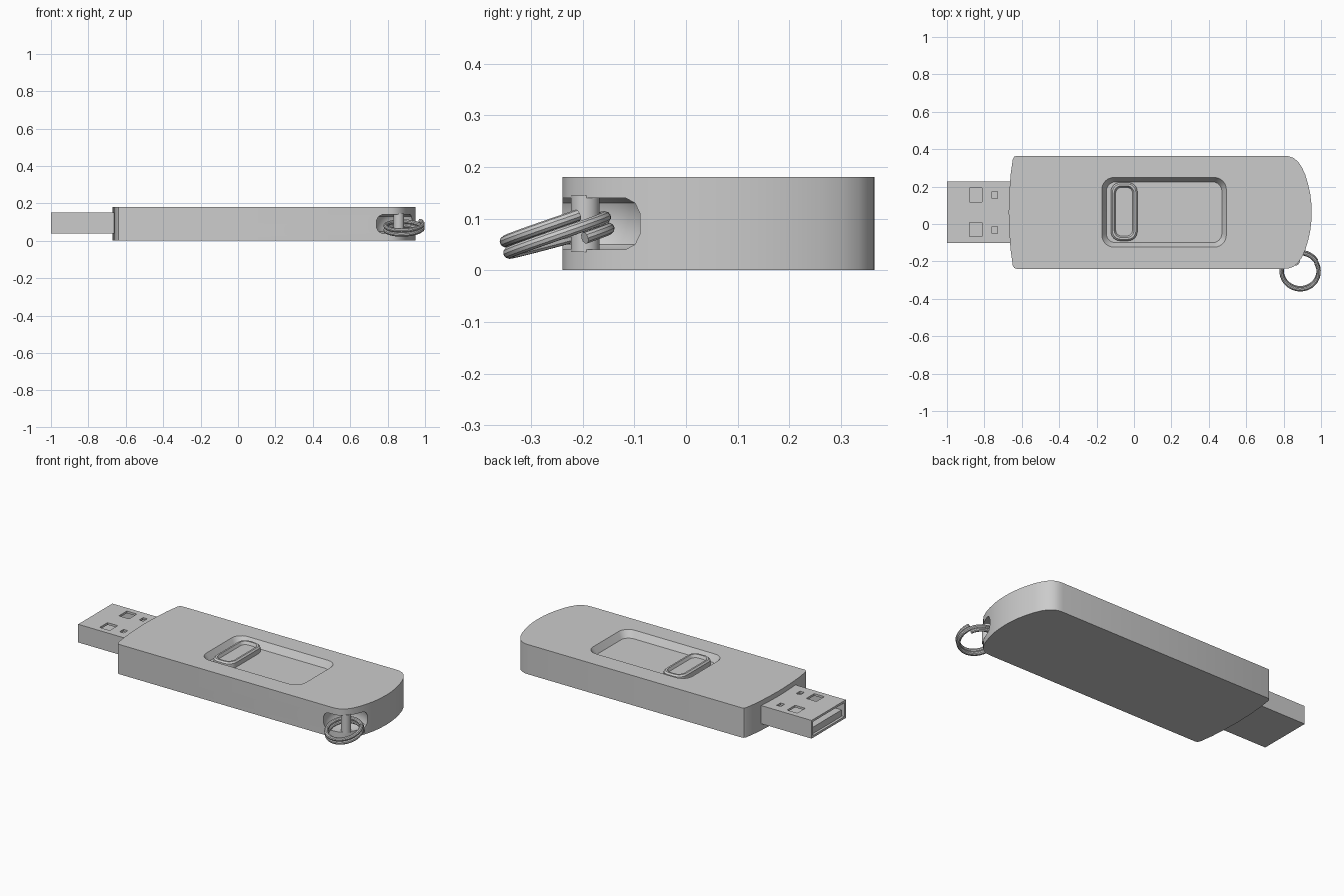
import bpy, bmesh
from math import sin, cos, pi, radians
from mathutils import Vector, Matrix

if "Cube" in bpy.data.objects:
    bpy.data.objects.remove(bpy.data.objects["Cube"])

CY = 0.0625  # centre line of the body in y


def rrect(x0, x1, y0, y1, r=0.0, n=6):
    """Counter-clockwise rounded rectangle outline."""
    if r == 0:
        return [(x0, y0), (x1, y0), (x1, y1), (x0, y1)]
    pts = []
    for cx, cy, a in ((x1 - r, y0 + r, -90), (x1 - r, y1 - r, 0),
                      (x0 + r, y1 - r, 90), (x0 + r, y0 + r, 180)):
        pts += [(cx + r * cos(radians(a + 90 * i / n)), cy + r * sin(radians(a + 90 * i / n)))
                for i in range(n + 1)]
    return pts


def circle(cx, cy, r, n=32):
    return [(cx + r * cos(2 * pi * i / n), cy + r * sin(2 * pi * i / n)) for i in range(n)]


def loft(name, rings):
    """Skin a stack of (outline, z) rings and cap both ends."""
    bm = bmesh.new()
    loops = [[bm.verts.new((x, y, z)) for x, y in pts] for pts, z in rings]
    n = len(loops[0])
    for a, b in zip(loops, loops[1:]):
        for i in range(n):
            j = (i + 1) % n
            bm.faces.new((a[i], a[j], b[j], b[i]))
    bm.faces.new(loops[0][::-1])
    bm.faces.new(loops[-1])
    bmesh.ops.recalc_face_normals(bm, faces=bm.faces)
    me = bpy.data.meshes.new(name)
    bm.to_mesh(me)
    bm.free()
    ob = bpy.data.objects.new(name, me)
    bpy.context.collection.objects.link(ob)
    return ob


def box(name, x0, x1, y0, y1, z0, z1):
    o = rrect(x0, x1, y0, y1)
    return loft(name, [(o, z0), (o, z1)])


def activate(ob):
    bpy.ops.object.select_all(action='DESELECT')
    ob.select_set(True)
    bpy.context.view_layer.objects.active = ob


def cut(ob, cutter):
    cutter.hide_render = True
    m = ob.modifiers.new("cut", 'BOOLEAN')
    m.operation, m.solver, m.object = 'DIFFERENCE', 'EXACT', cutter
    activate(ob)
    bpy.ops.object.modifier_apply(modifier=m.name)
    bpy.data.objects.remove(cutter)


def smooth(ob):
    activate(ob)
    bpy.ops.object.shade_smooth_by_angle(angle=radians(30))


# Body: half outline mirrored across the centre line
half = [(0.95, 0.0), (0.948, 0.05), (0.942, 0.1), (0.931, 0.15), (0.916, 0.2), (0.897, 0.242),
        (0.876, 0.272), (0.852, 0.291), (0.826, 0.3), (0.80, 0.302),
        (-0.628, 0.302), (-0.64, 0.298), (-0.648, 0.285), (-0.66, 0.2), (-0.667, 0.1), (-0.67, 0.0)]
outline = [(x, CY + d) for x, d in half] + [(x, CY - d) for x, d in half[-2:0:-1]]
body = loft("body", [(outline, 0.0), (outline, 0.18)])

# Sloped slider recess in the top
cut(body, loft("recess_cutter", [
    (rrect(-0.148, 0.47, -0.1, 0.225, 0.05), 0.14),
    (rrect(-0.172, 0.494, -0.124, 0.249, 0.065), 0.18),
    (rrect(-0.172, 0.494, -0.124, 0.249, 0.065), 0.20)]))

# Keyring notch at the front right corner, with its pillar
px, py = 0.86, -0.195
cut(body, loft("notch_cutter", [
    (circle(px, py, 0.10), 0.04), (circle(px, py, 0.118), 0.05), (circle(px, py, 0.127), 0.07),
    (circle(px, py, 0.127), 0.11), (circle(px, py, 0.118), 0.13), (circle(px, py, 0.10), 0.14)]))
smooth(body)
pillar = loft("keyring_pillar", [(circle(px, py, 0.028, 20), 0.035), (circle(px, py, 0.028, 20), 0.145)])
smooth(pillar)


# Slider button with a dished top
def button(d, r):
    return rrect(-0.124 + d, 0.018 - d, -0.09 + d, 0.222 - d, r)


slider = loft("slider_button", [
    (button(0, 0.05), 0.138), (button(0, 0.05), 0.168), (button(0.008, 0.045), 0.177),
    (button(0.018, 0.038), 0.177), (button(0.026, 0.032), 0.16)])
smooth(slider)

# Hollow connector shell with contact windows
plug = box("connector_shell", -1.0, -0.62, CY - 0.164, CY + 0.164, 0.04, 0.15)
cut(plug, box("cavity_cutter", -1.1, -0.66, CY - 0.15, CY + 0.15, 0.053, 0.137))
for s in (-1, 1):
    for x0, x1, d0, d1 in ((-0.88, -0.812, 0.054, 0.13), (-0.758, -0.73, 0.075, 0.112)):
        y0, y1 = sorted((CY + s * d0, CY + s * d1))
        cut(plug, box("window_cutter", x0, x1, y0, y1, 0.12, 0.2))

# Contact tongue inside the shell
box("connector_tongue", -0.985, -0.65, CY - 0.145, CY + 0.145, 0.053, 0.092)

# Split keyring: two tilted coils
cu = bpy.data.curves.new("split_keyring", 'CURVE')
cu.dimensions = '3D'
cu.bevel_depth = 0.0115
cu.bevel_resolution = 3
cu.use_fill_caps = True
steps = 96
spline = cu.splines.new('POLY')
spline.points.add(steps)
tilt = Matrix.Rotation(radians(17), 3, 'X')
for i, p in enumerate(spline.points):
    t = i / steps
    a = radians(30) + 4 * pi * t
    v = tilt @ Vector((0.099 * cos(a), 0.099 * sin(a), 0.046 * (t - 0.5)))
    p.co = (*(v + Vector((0.888, -0.25, 0.07))), 1)
ring = bpy.data.objects.new("split_keyring", cu)
bpy.context.collection.objects.link(ring)
activate(ring)
bpy.ops.object.convert(target='MESH')
smooth(bpy.context.view_layer.objects.active)
